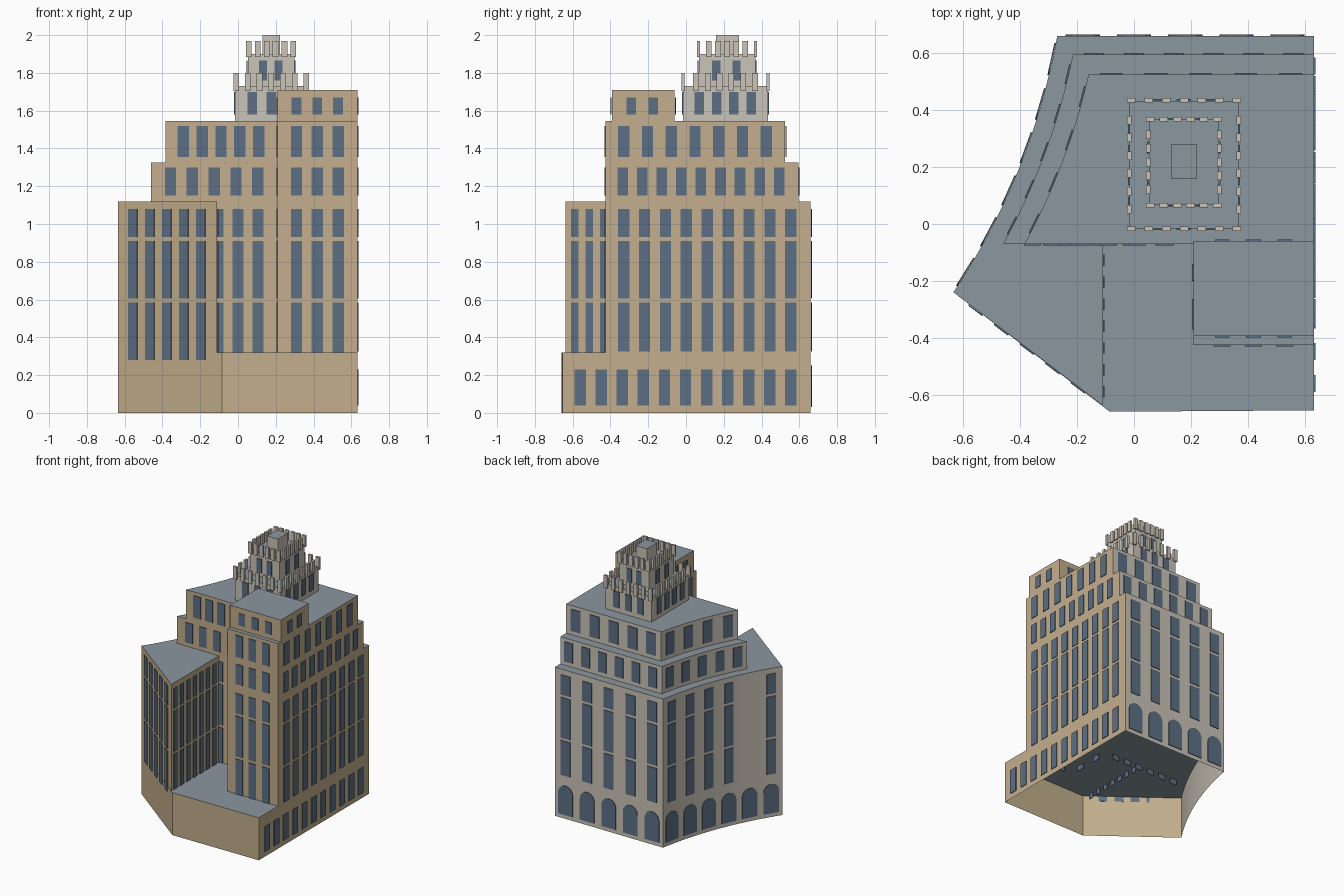
import bpy, bmesh, math
from mathutils import Vector

cube = bpy.data.objects.get("Cube")
if cube:
    bpy.data.objects.remove(cube, do_unlink=True)


def material(name, rgb):
    m = bpy.data.materials.new(name)
    m.use_nodes = True
    m.diffuse_color = (*rgb, 1)
    m.node_tree.nodes["Principled BSDF"].inputs["Base Color"].default_value = (*rgb, 1)
    return m


TAN = material("tan_brick", (0.55, 0.43, 0.27))
STONE = material("pale_stone", (0.60, 0.56, 0.48))
ROOF = material("slate_roof", (0.26, 0.31, 0.35))
GLASS = material("blue_glass", (0.11, 0.16, 0.23))


def finish(bm, name, mats, smooth=False):
    mesh = bpy.data.meshes.new(name)
    bm.to_mesh(mesh)
    bm.free()
    for m in mats:
        mesh.materials.append(m)
    obj = bpy.data.objects.new(name, mesh)
    bpy.context.collection.objects.link(obj)
    if smooth:
        bpy.ops.object.select_all(action='DESELECT')
        obj.select_set(True)
        bpy.context.view_layer.objects.active = obj
        bpy.ops.object.shade_smooth_by_angle(angle=math.radians(20))
    return obj


def rect(x0, x1, y0, y1):
    return [(x0, y0), (x1, y0), (x1, y1), (x0, y1)]


def prism(name, pts, z0, z1, wall=TAN, stone_back=False):
    """Open-bottomed block: walls along a counterclockwise outline plus a roof."""
    bm = bmesh.new()
    low = [bm.verts.new((x, y, z0)) for x, y in pts]
    top = [bm.verts.new((x, y, z1)) for x, y in pts]
    n = len(pts)
    for i in range(n):
        j = (i + 1) % n
        f = bm.faces.new((low[i], low[j], top[j], top[i]))
        f.normal_update()
        f.material_index = 2 if stone_back and f.normal.y > 0.15 else 0
    bm.faces.new(top).material_index = 1
    return finish(bm, name, [wall, ROOF, STONE], smooth=stone_back)


def arc(a, b, sag, t):
    """Point and direction on a shallow concave curve from a to b."""
    a, b = Vector(a), Vector(b)
    d = (b - a).normalized()
    c = (a + b) / 2 + Vector((-d.y, d.x)) * 2 * sag
    p = a * (1 - t) ** 2 + c * 2 * t * (1 - t) + b * t * t
    return p, ((c - a) * (1 - t) + (b - c) * t).normalized()


def curve(a, b, sag, n=24):
    return [tuple(arc(a, b, sag, i / n)[0]) for i in range(n + 1)]


def pane(bm, p, d, width, z0, z1, arched=False):
    """Thin window plate just outside the wall at p, the wall running along d."""
    w = width / 2
    prof = [(-w, z0), (w, z0)]
    if arched:
        prof += [(w * math.cos(k * math.pi / 10), z1 - w + w * math.sin(k * math.pi / 10))
                 for k in range(11)]
    else:
        prof += [(w, z1), (-w, z1)]
    out = Vector((d.y, -d.x))
    rings = []
    for off in (0.001, 0.006):
        rings.append([bm.verts.new((*(p + d * u + out * off), z)) for u, z in prof])
    back, front = rings
    bm.faces.new(front)
    bm.faces.new(back[::-1])
    for i in range(len(prof)):
        j = (i + 1) % len(prof)
        bm.faces.new((back[i], back[j], front[j], front[i]))


def windows(name, first, last, n, width, rows, arched=False):
    """Grid of n window columns with centres running from first to last."""
    bm = bmesh.new()
    a, b = Vector(first), Vector(last)
    d = (b - a).normalized()
    for i in range(n):
        for z0, z1 in rows:
            pane(bm, a.lerp(b, i / (n - 1)), d, width, z0, z1, arched)
    finish(bm, name, [GLASS])


def curved_windows(name, wall, ts, width, rows, arched=False):
    bm = bmesh.new()
    for t in ts:
        p, d = arc(*wall, t)
        for z0, z1 in rows:
            pane(bm, p, d, width, z0, z1, arched)
    finish(bm, name, [GLASS])


X, Y, F = 0.632, 0.66, -0.07          # right wall, back wall, recessed front wall
C1 = ((-0.27, Y), (-0.635, -0.24), 0.05)
C2 = ((-0.215, 0.595), (-0.46, F), 0.027)
C3 = ((-0.16, 0.525), (-0.385, F), 0.022)
UPPER = [(0.605, 0.91), (0.93, 1.08)]
DEEP = [(0.28, 0.585)] + UPPER
SHAFT = [(0.325, 0.585)] + UPPER
T2, T3, PENT = (1.15, 1.30), (1.355, 1.52), (1.58, 1.67)
GROUND = [(0.03, 0.25)]

# Main masses
prism("base", [(-0.085, -0.66), (X, -0.655), (X, Y)] + curve(*C1), 0, 0.32, stone_back=True)
prism("main_block", [(-0.11, -0.637), (-0.11, F), (X, F), (X, Y)] + curve(*C1),
      0.32, 1.12, stone_back=True)
prism("second_tier", [(X, F), (X, 0.595)] + curve(*C2), 1.12, 1.325, stone_back=True)
prism("third_tier", [(X, F), (X, 0.525)] + curve(*C3), 1.325, 1.545, stone_back=True)
prism("front_tower", rect(0.21, X, -0.425, F), 0.32, 1.545)
prism("front_tower_top", rect(0.21, X, -0.393, -0.06), 1.545, 1.71)

# Front windows
windows("wing_front_windows", (-0.555, -0.3005), (-0.195, -0.573), 5, 0.062, DEEP)
windows("wing_side_windows", (-0.11, -0.59), (-0.11, -0.128), 7, 0.04, DEEP)
windows("recessed_front_windows", (-0.42, F), (0.105, F), 6, 0.058, DEEP)
windows("second_tier_front_windows", (-0.357, F), (0.105, F), 5, 0.06, [T2])
windows("third_tier_front_windows", (-0.29, F), (0.11, F), 5, 0.06, [T3])
windows("tower_front_windows", (0.31, -0.425), (0.53, -0.425), 3, 0.06, DEEP + [T2, T3])
windows("tower_left_windows", (0.21, -0.17), (0.21, -0.34), 2, 0.06, DEEP + [T2, T3])
windows("tower_top_front_windows", (0.31, -0.393), (0.53, -0.393), 3, 0.052, [PENT])
windows("tower_top_side_windows", (X, -0.29), (X, -0.173), 2, 0.052, [PENT])
windows("tower_top_left_windows", (0.21, -0.173), (0.21, -0.29), 2, 0.052, [PENT])
windows("tower_top_back_windows", (0.53, -0.06), (0.31, -0.06), 3, 0.052, [PENT])

# Right side windows
windows("side_ground_windows", (X, -0.56), (X, 0.555), 11, 0.06, [(0.04, 0.23)])
windows("side_shaft_windows", (X, -0.33), (X, 0.555), 9, 0.06, SHAFT)
windows("side_second_tier_windows", (X, -0.335), (X, 0.493), 9, 0.056, [T2])
windows("side_third_tier_windows", (X, -0.33), (X, 0.425), 7, 0.06, [T3])

# Back windows
windows("back_arches", (0.54, Y), (-0.18, Y), 5, 0.12, GROUND, True)
windows("back_shaft_windows", (0.54, Y), (-0.18, Y), 5, 0.08, SHAFT)
windows("back_second_tier_windows", (0.56, 0.595), (-0.14, 0.595), 6, 0.07, [T2])
windows("back_third_tier_windows", (0.55, 0.525), (-0.08, 0.525), 5, 0.08, [T3])

# Curved wall windows
bays = [(i + 0.5) / 6 for i in range(6)]
curved_windows("curved_arches", C1, bays, 0.115, GROUND, True)
curved_windows("curved_shaft_windows", C1, bays[:4] + bays[5:], 0.07, SHAFT)
curved_windows("curved_second_tier_windows", C2, [(i + 0.5) / 5 for i in range(5)], 0.07, [T2])
curved_windows("curved_third_tier_windows", C3, [(i + 0.5) / 4 for i in range(4)], 0.075, [T3])


def battlements(name, x0, x1, y0, y1, z0, z1, nx, ny, size=0.016, width=0.03):
    """Ring of upright teeth around a rectangle."""
    bm = bmesh.new()

    def tooth(cx, cy, sx, sy):
        verts = bmesh.ops.create_cube(bm, size=1)["verts"]
        bmesh.ops.scale(bm, vec=(sx, sy, z1 - z0), verts=verts)
        bmesh.ops.translate(bm, vec=(cx, cy, (z0 + z1) / 2), verts=verts)

    h, e = size / 2, width / 2
    for i in range(nx):
        x = x0 + e + (x1 - x0 - width) * i / (nx - 1)
        for y in (y0 + h, y1 - h):
            tooth(x, y, width, size)
    for i in range(1, ny - 1):
        y = y0 + e + (y1 - y0 - width) * i / (ny - 1)
        for x in (x0 + h, x1 - h):
            tooth(x, y, size, width)
    finish(bm, name, [STONE])


def crown_tier(name, x0, x1, y0, y1, z0, z1, wx, wy, width, row):
    """Stone block with matching windows on all four sides."""
    prism(name, rect(x0, x1, y0, y1), z0, z1, wall=STONE)
    (xa, xb, nx), (ya, yb, ny) = wx, wy
    windows(name + "_front_windows", (xa, y0), (xb, y0), nx, width, [row])
    windows(name + "_back_windows", (xb, y1), (xa, y1), nx, width, [row])
    windows(name + "_right_windows", (x1, ya), (x1, yb), ny, width, [row])
    windows(name + "_left_windows", (x0, yb), (x0, ya), ny, width, [row])


# Crown
crown_tier("lower_crown", -0.015, 0.367, -0.015, 0.433, 1.545, 1.73,
           (0.075, 0.275, 3), (0.07, 0.345, 4), 0.05, (1.58, 1.70))
battlements("lower_battlements", -0.025, 0.377, -0.025, 0.443, 1.705, 1.80, 7, 8)
crown_tier("upper_crown", 0.052, 0.298, 0.068, 0.367, 1.73, 1.90,
           (0.133, 0.215, 2), (0.16, 0.268, 2), 0.043, (1.76, 1.865))
battlements("upper_battlements", 0.042, 0.308, 0.058, 0.377, 1.885, 1.97, 6, 7)
prism("top_block", rect(0.13, 0.222, 0.158, 0.28), 1.90, 2.0, wall=STONE)
